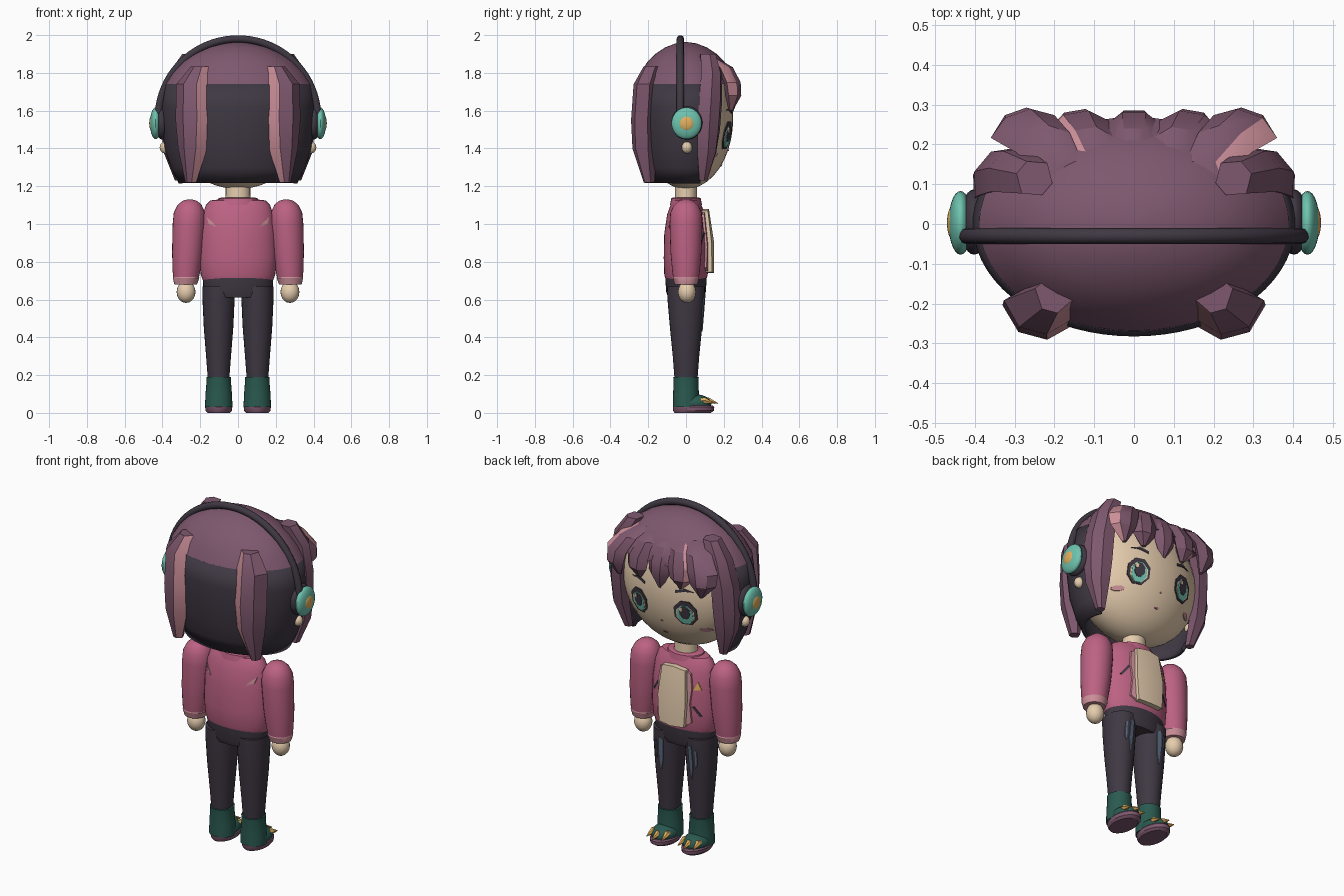
import bpy, bmesh, math
from mathutils import Vector
from mathutils.bvhtree import BVHTree

if "Cube" in bpy.data.objects:
    bpy.data.objects.remove(bpy.data.objects["Cube"])


def lin(c):
    return tuple((v / 255 / 12.92) if v < 10 else ((v / 255 + .055) / 1.055) ** 2.4 for v in c) + (1,)


MATS = {}
for key, label, rgb in [("hair", "plum", (126, 88, 110)), ("dark", "charcoal", (63, 56, 67)),
                        ("rose", "rose", (188, 98, 130)), ("blush", "light pink", (204, 143, 153)),
                        ("skin", "cream", (230, 205, 174)), ("teal", "teal", (110, 195, 175)),
                        ("gold", "gold", (225, 175, 95)), ("green", "dark green", (42, 90, 80)),
                        ("slate", "slate blue", (92, 107, 128))]:
    MATS[key] = bpy.data.materials.new(label)
    MATS[key].diffuse_color = lin(rgb)


def finish(name, bm, *mats):
    bmesh.ops.recalc_face_normals(bm, faces=bm.faces)
    me = bpy.data.meshes.new(name)
    bm.to_mesh(me)
    bm.free()
    ob = bpy.data.objects.new(name, me)
    bpy.context.collection.objects.link(ob)
    for m in mats:
        me.materials.append(MATS[m])
    return ob


def bridge(bm, rings, closed=True):
    """Skin a list of point rings; returns faces with their column number."""
    vs = [[bm.verts.new(p) for p in r] for r in rings]
    n, out = len(vs[0]), []
    for a, b in zip(vs, vs[1:]):
        for i in range(n if closed else n - 1):
            j = (i + 1) % n
            out.append((bm.faces.new((a[i], a[j], b[j], b[i])), i))
    if closed:
        bm.faces.new(vs[0])
        bm.faces.new(vs[-1])
    return out


def loft(name, rows, mat, n=28, arc=None):
    """Stack of ellipses, rows = (z, cx, cy, rx, ry)."""
    a0, a1 = arc or (0, math.tau)
    steps = n if not arc else n + 1
    bm = bmesh.new()
    bridge(bm, [[(cx + rx * math.cos(a0 + (a1 - a0) * i / n), cy + ry * math.sin(a0 + (a1 - a0) * i / n), z)
                 for i in range(steps)] for z, cx, cy, rx, ry in rows], not arc)
    return finish(name, bm, mat)


def ball(name, loc, size, mat, seg=28):
    bm = bmesh.new()
    bmesh.ops.create_uvsphere(bm, u_segments=seg, v_segments=seg // 2, radius=1)
    for v in bm.verts:
        v.co = Vector([c * s + o for c, s, o in zip(v.co, size, loc)])
    return finish(name, bm, mat)


def strand(name, rows, out_deg, sx=1, depth=.05, shine=None):
    """Six-sided lock of hair, rows = (x, y, z, half width)."""
    o = Vector((math.cos(math.radians(out_deg)), math.sin(math.radians(out_deg)), 0))
    t = Vector((-o.y, o.x, 0))
    sec = [(1, 0), (.4, 1), (-.4, 1), (-1, 0), (-.4, -1), (.4, -1)]
    bm, rings = bmesh.new(), []
    for x, y, z, w in rows:
        d = min(depth, w * .9)
        pts = [Vector((x, y, z)) + t * (u * w) + o * (v * d) for u, v in sec]
        rings.append([(p.x * sx, p.y, p.z) for p in pts])
    for f, col in bridge(bm, rings):
        f.material_index = int(col == shine)
    return finish(name, bm, "hair", "blush")


def decal(name, pts, target, mat, side=1, off=.005):
    """Thin plate laid on the front (side=1) or back of a part, pts = (x, z)."""
    bmt = bmesh.new()
    bmt.from_mesh(target.data)
    tree = BVHTree.FromBMesh(bmt)
    bmt.free()

    def put(x, z, lift):
        hit = tree.ray_cast(Vector((x, side * 2, z)), Vector((0, -side, 0)))[0]
        return (x, (hit.y if hit else 0) + side * lift, z)
    mid = (sum(p[0] for p in pts) / len(pts), sum(p[1] for p in pts) / len(pts))
    bm = bmesh.new()
    top = [bm.verts.new(put(*p, off)) for p in pts]
    low = [bm.verts.new(put(*p, -.003)) for p in pts]
    c, n = bm.verts.new(put(*mid, off)), len(pts)
    for i in range(n):
        j = (i + 1) % n
        bm.faces.new((top[i], top[j], c))
        bm.faces.new((top[j], top[i], low[i], low[j]))
    return finish(name, bm, mat)


def oval(x, z, rx, rz, n=8):
    return [(x + rx * math.cos(math.tau * (i + .5) / n), z + rz * math.sin(math.tau * (i + .5) / n)) for i in range(n)]


# Head, neck
head = ball("head", (0, 0, 1.56), (.375, .25, .375), "skin", 40)
loft("neck", [(1.08, 0, 0, .07, .06), (1.15, 0, 0, .065, .058), (1.24, 0, 0, .065, .058)], "skin")
decal("mouth", oval(0, 1.31, .014, .005), head, "rose")
decal("nose", oval(0, 1.39, .007, .005), head, "blush")

# Hair cap and dark back hair
Y = .69
loft("hair_cap", [(z, 0, 0, r, r * Y) for z, r in
     [(1.963, .012), (1.956, .08), (1.935, .16), (1.90, .235), (1.86, .294), (1.80, .351), (1.74, .389)]], "hair", 48)
back = loft("back_hair", [(z, 0, 0, r, r * Y) for z, r in
            [(1.74, .379), (1.62, .395), (1.54, .395), (1.40, .379), (1.30, .345), (1.22, .305)]],
            "dark", 40, (math.radians(-200), math.radians(20)))
mod = back.modifiers.new("thickness", "SOLIDIFY")
mod.thickness, mod.offset = .02, 0

# Fringe chunks: tip x, half width, tip z, highlighted column
for i, (x, w, tip, shine) in enumerate([(-.28, .085, 1.60, None), (-.14, .08, 1.62, 0), (0, .075, 1.59, None),
                                        (.14, .08, 1.62, None), (.28, .085, 1.60, 2)]):
    strand("fringe_%d" % i, [(x * .62, .13, 1.875, w * .6), (x * .82, .205, 1.83, w * .85),
                             (x, .245, 1.75, w), (x * 1.02, .25, 1.68, w * .85), (x * .95, .237, tip, .012)],
           90 - x * 70, 1, .035, shine)

torso = loft("jacket", [(.70, 0, 0, .185, .105), (.73, 0, 0, .197, .115), (.82, 0, 0, .205, .118),
                        (.95, 0, 0, .2, .115), (1.05, 0, 0, .187, .1), (1.10, 0, 0, .17, .082),
                        (1.125, 0, 0, .145, .07), (1.13, 0, 0, .1, .06)], "rose", 36)
loft("collar", [(1.10, 0, 0, .115, .085), (1.135, 0, 0, .105, .078), (1.14, 0, 0, .09, .07)], "rose")
loft("waistband", [(.61, 0, 0, .17, .095), (.64, 0, 0, .182, .105), (.715, 0, 0, .187, .11)], "dark", 36)

# Open jacket front with shirt
decal("shirt_front", [(-.08, .745), (0, .74), (.08, .745), (.09, .9), (.075, 1.07), (0, 1.08), (-.075, 1.07),
                      (-.09, .9)], torso, "skin", 1, .032)
decal("badge", [(-.155, .96), (-.115, .96), (-.135, 1.005)], torso, "gold")
for s, z in [(-1, .83), (1, .92)]:
    decal("jacket_slash", [(s * .11, z + .03), (s * .12, z + .035), (s * .16, z - .02), (s * .15, z - .025)],
          torso, "dark")

# Headphone band
cu = bpy.data.curves.new("headphone_band", "CURVE")
cu.dimensions, cu.bevel_depth, cu.bevel_resolution, cu.use_fill_caps = "3D", .02, 3, True
sp = cu.splines.new("POLY")
sp.points.add(40)
for i, p in enumerate(sp.points):
    a = math.pi * i / 40
    p.co = (.422 * math.cos(a), -.03, 1.56 + .42 * math.sin(a), 1)
cu.materials.append(MATS["dark"])
bpy.context.collection.objects.link(bpy.data.objects.new("headphone_band", cu))

for s, tag in [(-1, "left"), (1, "right")]:
    # Eyes, brows, cheeks
    ex = s * .15
    decal("eye_frame_" + tag, oval(ex, 1.47, .066, .078), head, "dark")
    decal("eye_white_" + tag, oval(ex, 1.462, .052, .058), head, "skin", 1, .0065)
    decal("iris_" + tag, oval(ex, 1.462, .044, .06), head, "teal", 1, .008)
    decal("pupil_" + tag, oval(ex, 1.475, .03, .042), head, "dark", 1, .0095)
    decal("eye_glint_" + tag, oval(ex + .018, 1.495, .01, .013), head, "skin", 1, .011)
    decal("brow_" + tag, [(s * .1, 1.585), (s * .1, 1.6), (s * .15, 1.615), (s * .2, 1.6), (s * .15, 1.6)],
          head, "dark")
    decal("cheek_" + tag, oval(s * .235, 1.365, .03, .014), head, "blush")
    ball("earlobe_" + tag, (s * .385, .005, 1.405), (.03, .028, .032), "skin", 16)

    # Long locks at the back and beside the face
    strand("back_lock_" + tag, [(.20, -.175, 1.835, .05), (.24, -.215, 1.74, .09), (.24, -.228, 1.55, .094),
                                (.24, -.222, 1.40, .08), (.25, -.195, 1.22, .03)], -75, s, .055, 2)
    strand("side_lock_" + tag, [(.25, .115, 1.90, .05), (.315, .135, 1.80, .07), (.348, .13, 1.65, .08),
                                (.352, .12, 1.50, .078), (.345, .11, 1.38, .065), (.31, .09, 1.23, .025)],
           40, s, .042)

    # Ear cups
    ball("ear_cushion_" + tag, (s * .402, .005, 1.535), (.036, .082, .088), "dark")
    ball("ear_cup_" + tag, (s * .436, .003, 1.533), (.03, .08, .084), "teal")
    ball("ear_cup_centre_" + tag, (s * .457, .003, 1.533), (.013, .04, .04), "gold")

    # Arms
    loft("sleeve_" + tag, [(z, s * x, 0, r, r) for z, x, r in
         [(1.13, .255, .012), (1.122, .255, .04), (1.10, .256, .064), (1.06, .257, .083), (1.0, .259, .087),
          (.85, .267, .082), (.75, .273, .073), (.715, .275, .068)]], "rose")
    loft("cuff_" + tag, [(.725, s * .275, 0, .067, .067), (.715, s * .275, 0, .07, .07),
                         (.68, s * .277, 0, .06, .06)], "blush")
    ball("hand_" + tag, (s * .275, .005, .64), (.05, .048, .058), "skin", 20)
    decal("shoulder_mark_" + tag, [(s * .165, 1.035), (s * .155, 1.0), (s * .115, .985), (s * .13, 1.005)],
          torso, "blush", -1)
    decal("jacket_edge_" + tag, [(s * .08, .75), (s * .09, .9), (s * .075, 1.06), (s * .098, 1.05), (s * .11, .97),
                                 (s * .102, .88), (s * .11, .77)], torso, "blush", 1, .012)

    # Legs and worn patches
    leg = loft("leg_" + tag, [(z, s * .103, 0, rx, ry) for z, rx, ry in
               [(.67, .085, .1), (.6, .085, .098), (.45, .078, .085), (.3, .066, .07), (.17, .056, .06)]], "dark")
    decal("denim_patch_" + tag, [(s * .08, .62), (s * .105, .63), (s * .11, .52), (s * .1, .43), (s * .085, .5)],
          leg, "slate")
    decal("denim_streak_" + tag, [(s * .125, .61), (s * .135, .6), (s * .135, .52), (s * .125, .5)], leg, "slate")

    # Clawed boots
    fx = s * .102
    loft("boot_shaft_" + tag, [(.03, fx, 0, .073, .068), (.10, fx, 0, .07, .068), (.175, fx, 0, .064, .066),
                               (.19, fx, 0, .066, .068), (.192, fx, 0, .05, .05)], "green")
    ball("boot_toe_" + tag, (fx, .04, .05), (.07, .095, .05), "green", 24)
    loft("sole_" + tag, [(0, fx, .035, .06, .095), (.012, fx, .04, .07, .108), (.032, fx, .04, .072, .11),
                         (.04, fx, .04, .066, .102)], "hair")
    for k in (-1, 0, 1):
        y0 = .105 - .02 * abs(k)
        bm = bmesh.new()
        bridge(bm, [[(fx + k * .042 + dx + r * math.cos(a), y0 + dy, z + r * math.sin(a))
                     for a in [math.tau * i / 6 for i in range(6)]]
                    for dx, dy, z, r in [(0, -.025, .066, .012), (k * .003, .015, .066, .018),
                                         (k * .008, .065, .05, .002)]])
        finish("claw_%s_%d" % (tag, k + 1), bm, "gold")

# Smooth round parts, keep hair chunks crisp
for ob in bpy.data.objects:
    ob.select_set(ob.type == "MESH")
    if ob.type == "MESH":
        bpy.context.view_layer.objects.active = ob
bpy.ops.object.shade_smooth_by_angle(angle=math.radians(30))

for m in bpy.data.materials:
    if m.users and not m.is_grease_pencil:
        m.use_nodes = True
        m.node_tree.nodes["Principled BSDF"].inputs["Base Color"].default_value = m.diffuse_color
